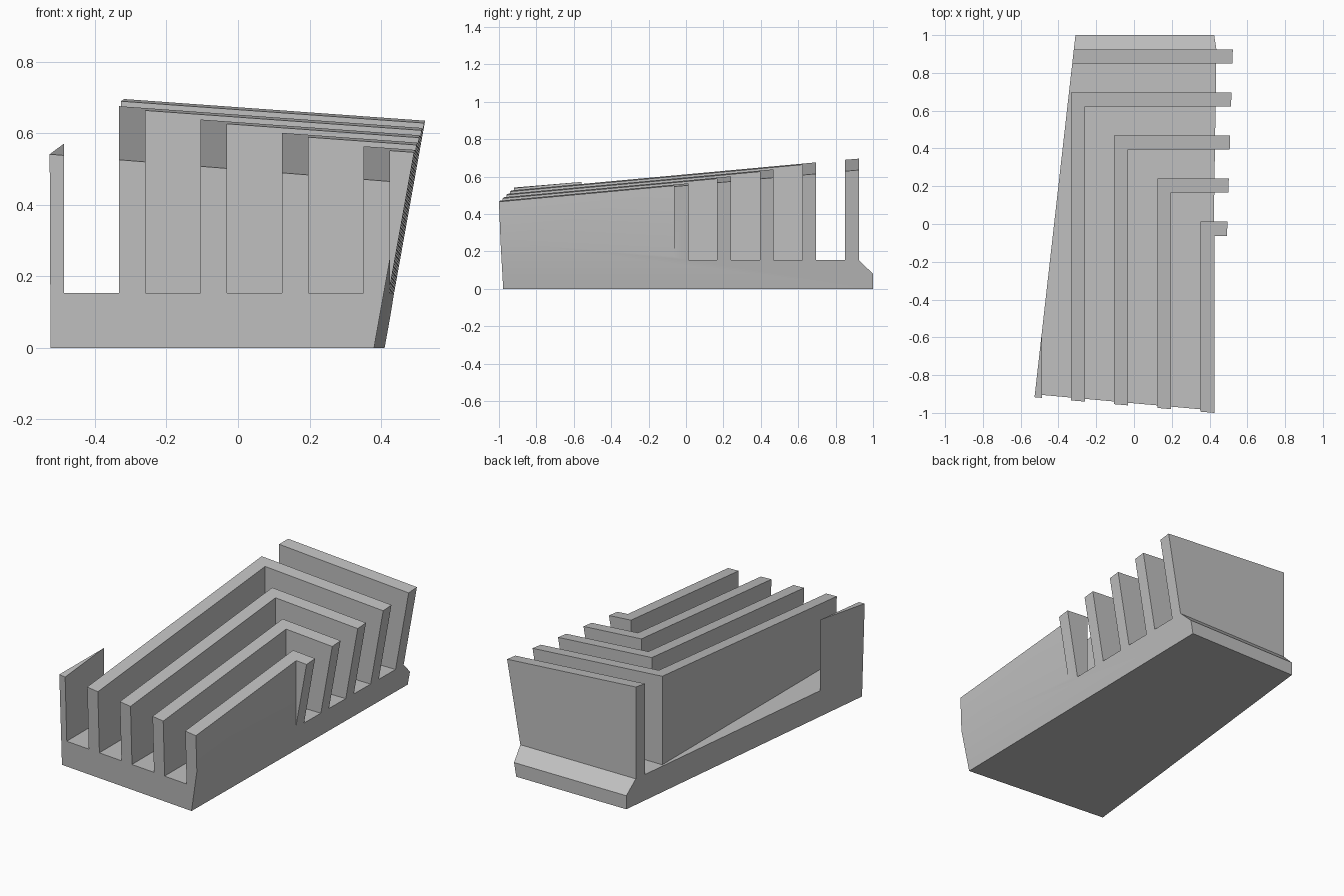
import bpy
import bmesh
import math
from mathutils import Vector

if "Cube" in bpy.data.objects:
    bpy.data.objects.remove(bpy.data.objects["Cube"])

metal = bpy.data.materials.new("plain grey")
metal.diffuse_color = (0.53, 0.53, 0.53, 1)
metal.use_nodes = True
metal.node_tree.nodes["Principled BSDF"].inputs["Base Color"].default_value = metal.diffuse_color

FLOOR = 0.153      # height of the channel floors
THICK = 0.074      # fin thickness
PITCH = 0.2277     # fin spacing


def new_object(name, bm):
    bmesh.ops.recalc_face_normals(bm, faces=bm.faces)
    mesh = bpy.data.meshes.new(name)
    bm.to_mesh(mesh)
    bm.free()
    obj = bpy.data.objects.new(name, mesh)
    bpy.context.collection.objects.link(obj)
    return obj


def prism(bm, outline, move):
    """Close an outline and sweep it along a vector."""
    face = bm.faces.new([bm.verts.new(p) for p in outline])
    swept = bmesh.ops.extrude_face_region(bm, geom=[face])["geom"]
    bmesh.ops.translate(bm, vec=Vector(move),
                        verts=[v for v in swept if isinstance(v, bmesh.types.BMVert)])


def trim(bm, point, normal):
    """Cut away everything on the normal side and cap the cut."""
    cut = bmesh.ops.bisect_plane(bm, geom=bm.verts[:] + bm.edges[:] + bm.faces[:],
                                 plane_co=point, plane_no=normal, clear_outer=True)
    edges = [e for e in cut["geom_cut"] if isinstance(e, bmesh.types.BMEdge)]
    bmesh.ops.holes_fill(bm, edges=edges, sides=0)


# Solid block with slanted sides, front and top
bm = bmesh.new()
prism(bm, [(-0.8, -1.3, 0), (0.8, -1.3, 0), (0.8, 1, 0), (-0.8, 1, 0)], (0, 0, 1))
trim(bm, (0, 0, 0.588), (0.072, -0.092, 1))         # sloping top
trim(bm, (0, -0.943, 0), (-0.0905, -1, -0.04))      # leaning front
trim(bm, (0.395, 0, 0), (1, -0.015, -0.18))         # outward leaning right side
trim(bm, (-0.31, 1, 0), (-1, 0.113, 0))             # tapering left side
block = new_object("finned_block", bm)

# L-shaped channels between neighbouring fins, open to the front and the right
bm = bmesh.new()
for i in range(4):
    x0 = -0.486 + PITCH * i
    x1 = x0 + PITCH - THICK
    y0 = 0.85 - PITCH * i
    y1 = y0 - PITCH + THICK
    prism(bm, [(x0, -2, FLOOR), (x1, -2, FLOOR), (x1, y1, FLOOR),
               (2, y1, FLOOR), (2, y0, FLOOR), (x0, y0, FLOOR)], (0, 0, 1))

# Recess outside the last fin
prism(bm, [(0.425, -2, FLOOR), (2, -2, FLOOR), (2, -0.063, FLOOR),
           (0.425, -0.063, FLOOR)], (0, 0, 1))

# Chamfered step behind the rear fin
prism(bm, [(-2, 0.924, 1.2), (-2, 0.924, FLOOR), (-2, 1.0, 0.08),
           (-2, 1.2, 0.08), (-2, 1.2, 1.2)], (4, 0, 0))
cutter = new_object("channel_cutter", bm)
cutter.hide_render = True

# Carve the channels
bpy.context.view_layer.objects.active = block
block.select_set(True)
carve = block.modifiers.new("channels", 'BOOLEAN')
carve.operation = 'DIFFERENCE'
carve.solver = 'EXACT'
carve.object = cutter
bpy.ops.object.modifier_apply(modifier=carve.name)
bpy.data.objects.remove(cutter)

block.data.materials.clear()
block.data.materials.append(metal)
bpy.ops.object.shade_smooth_by_angle(angle=math.radians(30))
